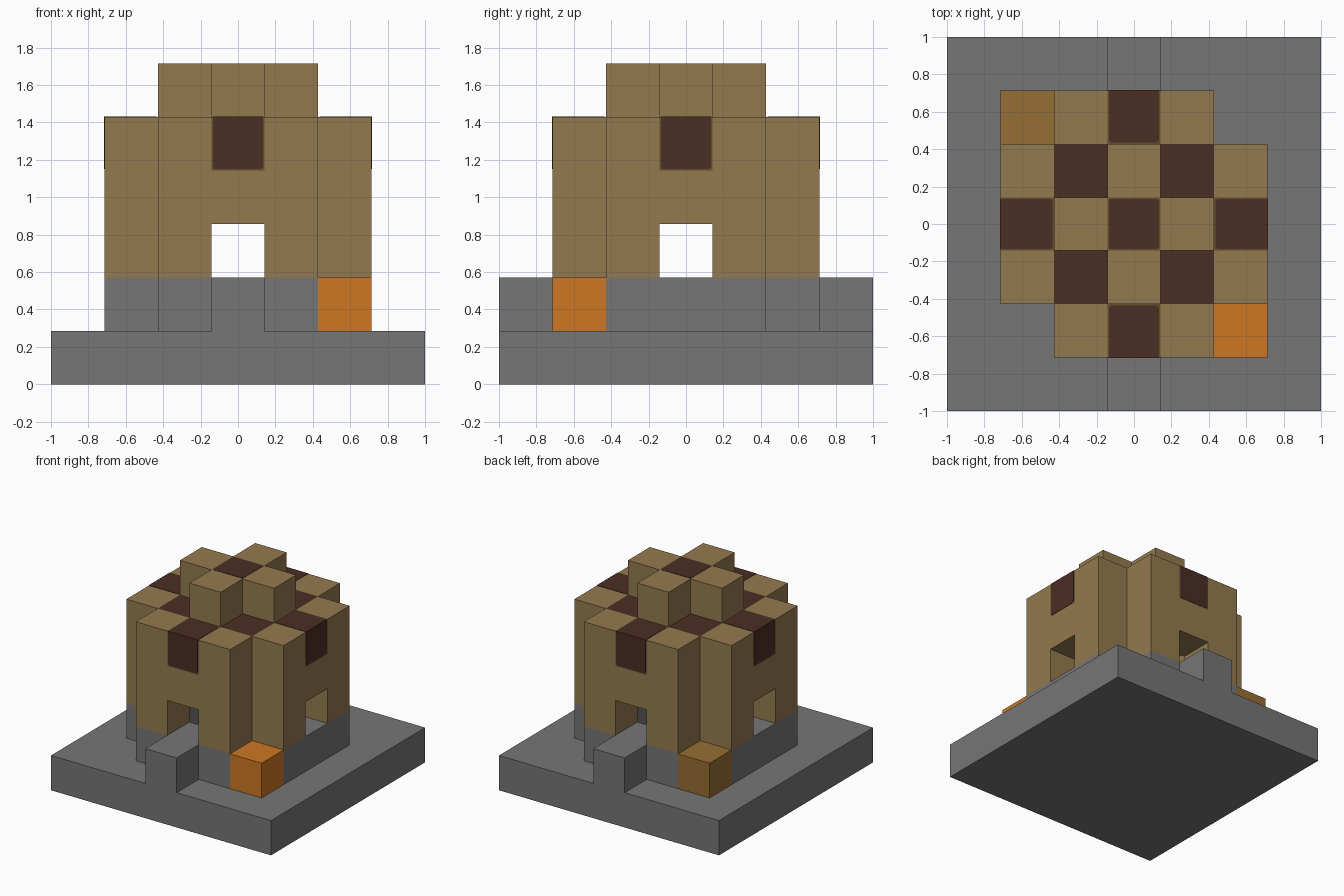
import bpy, bmesh
from mathutils import Vector

if "Cube" in bpy.data.objects:
    bpy.data.objects.remove(bpy.data.objects["Cube"], do_unlink=True)

U = 2 / 7          # edge length of one block


def material(name, rgb):
    lin = [((c / 255 + 0.055) / 1.055) ** 2.4 for c in rgb]
    m = bpy.data.materials.new(name)
    m.use_nodes = True
    m.diffuse_color = (*lin, 1)
    bsdf = m.node_tree.nodes["Principled BSDF"]
    bsdf.inputs["Base Color"].default_value = (*lin, 1)
    bsdf.inputs["Roughness"].default_value = 0.9
    return m


STONE = material("stone grey", (118, 118, 118))
WOOD = material("tan wood", (148, 122, 79))
RIM = material("brown rim", (100, 78, 48))
DARK = material("dark brown", (75, 46, 36))
ORANGE = material("orange", (205, 119, 34))
OCHRE = material("ochre", (150, 110, 52))


def finish(name, bm, mat):
    mesh = bpy.data.meshes.new(name)
    bm.to_mesh(mesh)
    bm.free()
    mesh.materials.append(mat)
    bpy.context.collection.objects.link(bpy.data.objects.new(name, mesh))


def block_mesh(name, cells, mat, solid):
    """Outer skin of a group of grid blocks, with flat areas merged."""
    bm = bmesh.new()
    for cell in cells:
        centre = Vector((cell[0], cell[1], cell[2] + 0.5))
        for axis in range(3):
            for sign in (-1, 1):
                near = list(cell)
                near[axis] += sign
                if tuple(near) in solid:
                    continue
                ring = []
                for u, v in ((-1, -1), (1, -1), (1, 1), (-1, 1))[::sign]:
                    off = Vector()
                    off[axis] = sign / 2
                    off[(axis + 1) % 3] = u / 2
                    off[(axis + 2) % 3] = v / 2
                    ring.append(bm.verts.new((centre + off) * U))
                bm.faces.new(ring)
    bmesh.ops.remove_doubles(bm, verts=bm.verts, dist=0.001)
    bmesh.ops.dissolve_limit(bm, angle_limit=0.01, verts=bm.verts, edges=bm.edges)
    finish(name, bm, mat)


def plate(name, centre, normal, out=None):
    """Thin dark panel with clipped corners; it runs to the block edge on side 'out'."""
    n = Vector(normal)
    v = Vector(out) if out else Vector((0, 1, 0))
    u = v.cross(n)
    half, clip = U / 2 - 0.008, 0.012
    top = U / 2 + 0.002 if out else half
    tclip = 0 if out else clip
    outline = [(-half, clip - half), (clip - half, -half), (half - clip, -half),
               (half, clip - half), (half, top - tclip)]
    if not out:
        outline += [(half - clip, top), (clip - half, top)]
    outline.append((-half, top - tclip))
    bm = bmesh.new()
    base = Vector(centre) * U
    face = bm.faces.new([bm.verts.new(base + u * a + v * b) for a, b in outline])
    ext = bmesh.ops.extrude_face_region(bm, geom=[face])
    verts = [g for g in ext["geom"] if isinstance(g, bmesh.types.BMVert)]
    bmesh.ops.translate(bm, verts=verts, vec=n * 0.002)
    bmesh.ops.recalc_face_normals(bm, faces=bm.faces)
    finish(name, bm, DARK)


# Plans of each layer, in block coordinates
span = range(-2, 3)
plan = [(x, y) for x in span for y in span if abs(x) + abs(y) < 4]
ring = [c for c in plan if 2 in (abs(c[0]), abs(c[1]))]
middles = [c for c in ring if 0 in c]                  # centre of each side
diagonals = [(x, y) for x in (-1, 1) for y in (-1, 1)]

parts = {
    "foundation": (STONE, [(x, y, 0) for x in range(-3, 4) for y in range(-3, 4)]),
    "lower_wall": (STONE, [(x, y, 1) for x, y in ring] + [(0, -3, 1), (0, 3, 1)]),
    "upper_wall": (WOOD, [(x, y, z) for x, y in ring for z in (2, 3)
                          if z == 3 or (x, y) not in middles]),
    "roof": (WOOD, [(x, y, 4) for x, y in plan
                    if (x, y) not in middles + diagonals]
             + [(x, y, 5) for x, y in ((1, 0), (-1, 0), (0, 1), (0, -1))]),
    "roof_dark_blocks": (DARK, [(x, y, 4) for x, y in diagonals]),
    "roof_beam_ends": (RIM, [(x, y, 4) for x, y in middles] + [(0, 0, 5)]),
    "front_corner_block": (ORANGE, [(2, -2, 1)]),
    "back_corner_block": (OCHRE, [(-2, 2, 1)]),
}
solid = {c for _, cells in parts.values() for c in cells}
for name, (mat, cells) in parts.items():
    block_mesh(name, cells, mat, solid)

# Dark panels on the beam ends and the roof centre
plate("centre_panel", (0, 0, 6), (0, 0, 1))
for side, (x, y) in zip(("left", "back", "right", "front"),
                        ((1, 0), (0, 1), (-1, 0), (0, -1))):
    plate(side + "_top_panel", (2 * x, 2 * y, 5), (0, 0, 1), (x, y, 0))
    plate(side + "_wall_panel", (2.5 * x, 2.5 * y, 4.5), (x, y, 0), (0, 0, 1))
